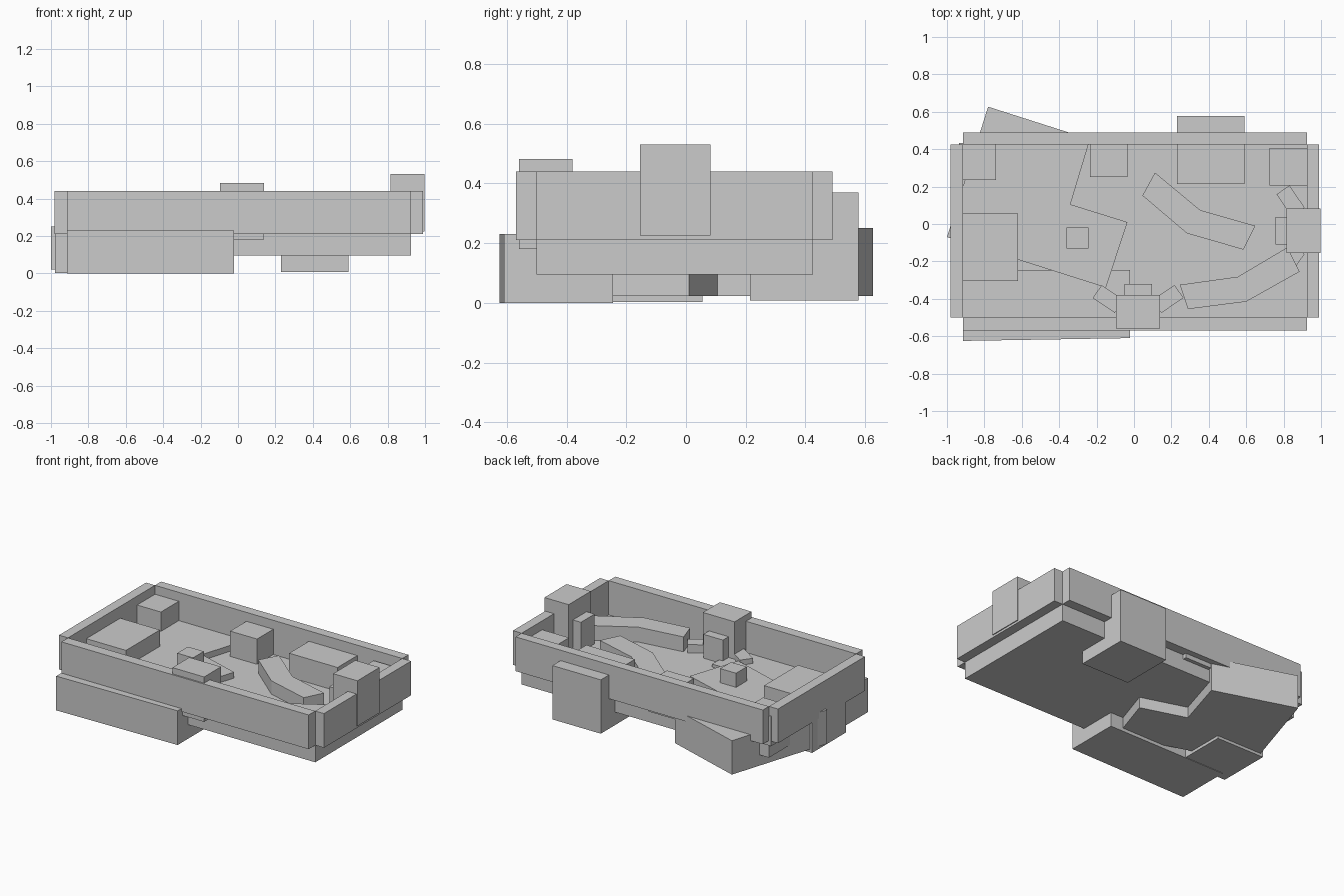
import bpy
from math import cos, sin, radians


def prism(name, pts, z0, z1):
    """Extrude a counter-clockwise outline between two heights."""
    n = len(pts)
    verts = [(x, y, z0) for x, y in pts] + [(x, y, z1) for x, y in pts]
    faces = [tuple(reversed(range(n))), tuple(range(n, 2 * n))]
    faces += [(i, (i + 1) % n, n + (i + 1) % n, n + i) for i in range(n)]
    me = bpy.data.meshes.new(name)
    me.from_pydata(verts, [], faces)
    ob = bpy.data.objects.new(name, me)
    bpy.context.collection.objects.link(ob)
    return ob


def box(name, x0, x1, y0, y1, z0, z1):
    return prism(name, [(x0, y0), (x1, y0), (x1, y1), (x0, y1)], z0, z1)


# Floor and surrounding walls
box("floor_slab", -0.915, 0.925, -0.5, 0.425, 0.095, 0.21)
box("front_wall", -0.915, 0.925, -0.57, -0.5, 0.21, 0.44)
box("back_wall", -0.915, 0.925, 0.425, 0.49, 0.21, 0.44)
box("left_wall", -0.982, -0.915, -0.5, 0.425, 0.21, 0.44)
box("right_wall", 0.925, 0.99, -0.5, 0.425, 0.21, 0.44)

# Turned L-shaped platform, breaking through the floor
prism("angled_platform", [(-0.78, 0.627), (-1.0, -0.07), (-0.15, -0.34),
                          (-0.035, 0.01), (-0.34, 0.105), (-0.235, 0.453)], 0.022, 0.25)
prism("front_platform", [(-0.915, -0.625), (-0.022, -0.61),
                         (-0.022, -0.245), (-0.915, -0.25)], 0.0, 0.23)

# Crates
box("large_crate_back", 0.23, 0.59, 0.215, 0.577, 0.008, 0.37)
box("large_crate_left", -0.978, -0.62, -0.305, 0.056, 0.003, 0.36)
box("crate_corner_left", -0.935, -0.738, 0.235, 0.432, 0.18, 0.38)
box("crate_back", -0.235, -0.035, 0.252, 0.45, 0.18, 0.38)
box("crate_corner_right", 0.725, 0.925, 0.207, 0.405, 0.18, 0.38)
box("small_crate", -0.36, -0.242, -0.132, -0.018, 0.22, 0.345)

# Bent low barriers
prism("barrier_middle", [(0.045, 0.152), (0.283, -0.05), (0.585, -0.137),
                         (0.648, -0.01), (0.353, 0.075), (0.112, 0.275)], 0.2, 0.30)
prism("barrier_front", [(0.245, -0.325), (0.288, -0.455), (0.6, -0.415),
                        (0.885, -0.255), (0.82, -0.125), (0.555, -0.282)], 0.2, 0.31)


def tower(name, cx, cy, angle, base, top, step, arm_top):
    """Gate tower: local +y points into the arena."""
    c, s = cos(radians(angle)), sin(radians(angle))

    def part(label, pts, z0, z1):
        prism(name + label, [(cx + c * x - s * y, cy + s * x + c * y)
                             for x, y in pts], z0, z1)
    part("_block", [(-0.118, -0.09), (0.118, -0.09), (0.118, 0.09), (-0.118, 0.09)], base, top)
    part("_step", [(-0.073, 0.0), (0.073, 0.0), (0.073, 0.15), (-0.073, 0.15)], 0.2, step)
    arm = [(0.09, 0.01), (0.243, 0.08), (0.195, 0.145), (0.05, 0.06)]
    part("_arm_right", [(0.125, -0.005), (0.243, 0.075), (0.195, 0.143), (0.07, 0.06)], 0.2, arm_top)
    part("_arm_left", [(-0.07, 0.06), (-0.195, 0.143), (-0.243, 0.075), (-0.125, -0.005)], 0.2, arm_top)


# Two entrance towers
tower("front_tower", 0.022, -0.47, 0, 0.18, 0.482, 0.37, 0.265)
tower("right_tower", 0.906, -0.036, 90, 0.225, 0.53, 0.41, 0.30)
